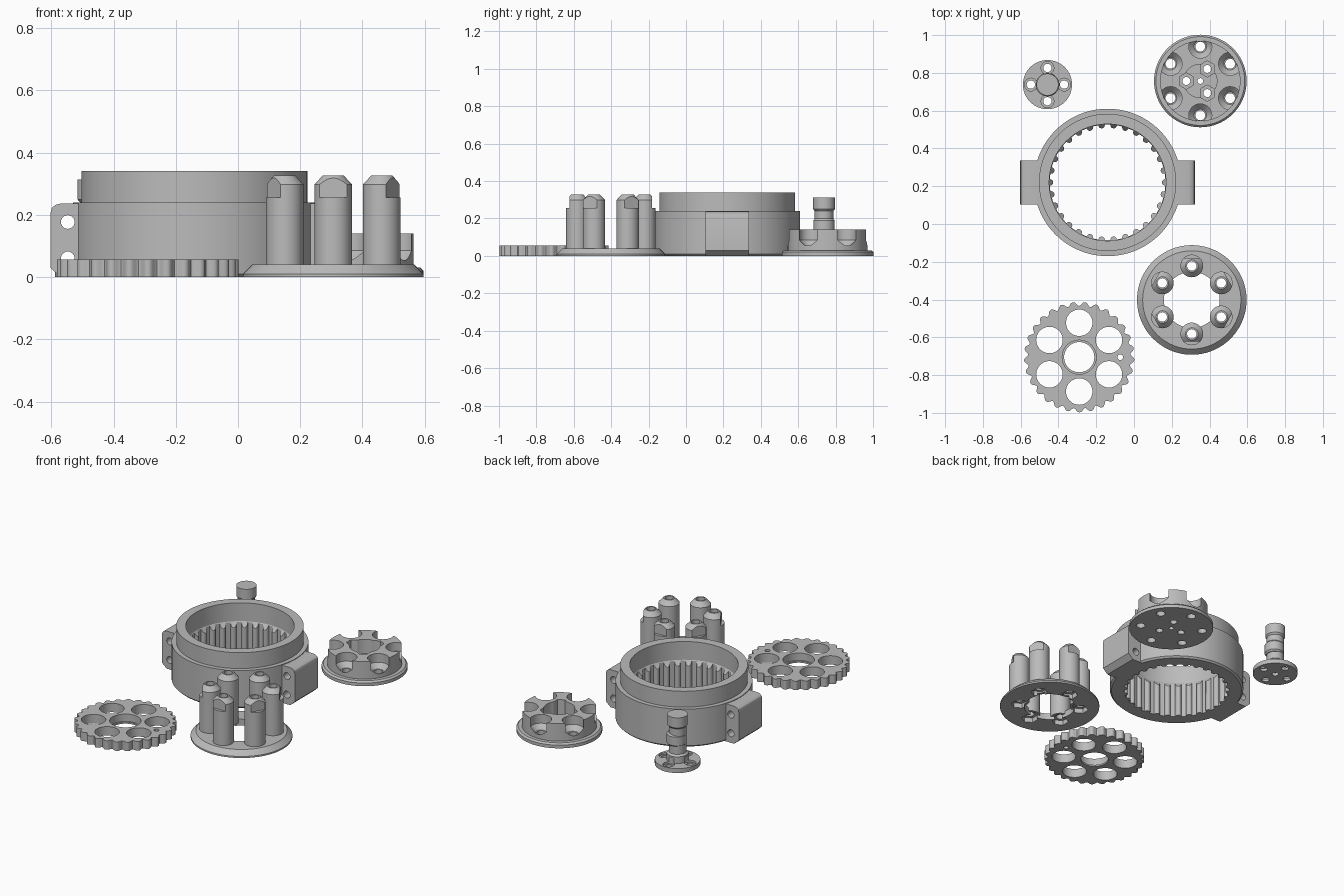
import bpy, bmesh, math
from mathutils import Matrix, Vector

if "Cube" in bpy.data.objects:
    bpy.data.objects.remove(bpy.data.objects["Cube"])

TAU = 2 * math.pi
grey = bpy.data.materials.new("plain_grey")
grey.diffuse_color = (0.5, 0.5, 0.5, 1)
grey.use_nodes = True
grey.node_tree.nodes["Principled BSDF"].inputs["Base Color"].default_value = grey.diffuse_color


def make(name, bm):
    bmesh.ops.recalc_face_normals(bm, faces=bm.faces)
    mesh = bpy.data.meshes.new(name)
    bm.to_mesh(mesh)
    bm.free()
    ob = bpy.data.objects.new(name, mesh)
    bpy.context.collection.objects.link(ob)
    mesh.materials.append(grey)
    return ob


def lathe(name, profile, c=(0, 0), n=64):
    """Solid of revolution; profile holds (radius, z) from bottom to top."""
    bm = bmesh.new()
    rings = [[bm.verts.new((c[0] + r * math.cos(TAU * i / n), c[1] + r * math.sin(TAU * i / n), z))
              for i in range(n)] for r, z in profile]
    for a, b in zip(rings, rings[1:]):
        for i in range(n):
            j = (i + 1) % n
            bm.faces.new((a[i], a[j], b[j], b[i]))
    bm.faces.new(rings[0][::-1])
    bm.faces.new(rings[-1])
    return make(name, bm)


def cyl(c, r, z0, z1, n=32):
    return lathe("cutter", [(r, z0), (r, z1)], c, n)


def prism(name, pts, z0, z1):
    """Extrude an outline upwards."""
    bm = bmesh.new()
    face = bm.faces.new([bm.verts.new((x, y, z0)) for x, y in pts])
    ext = bmesh.ops.extrude_face_region(bm, geom=[face])["geom"]
    for v in ext:
        if isinstance(v, bmesh.types.BMVert):
            v.co.z = z1
    return make(name, bm)


def boolean(ob, others, op="DIFFERENCE"):
    for o in others:
        m = ob.modifiers.new("bool", "BOOLEAN")
        m.operation, m.solver, m.object = op, "EXACT", o
        bpy.context.view_layer.objects.active = ob
        bpy.ops.object.modifier_apply(modifier=m.name)
        bpy.data.objects.remove(o)


def circle(c, r, n, start=0.0):
    return [(c[0] + r * math.cos(start + TAU * i / n), c[1] + r * math.sin(start + TAU * i / n))
            for i in range(n)]


def smooth(ob):
    bpy.ops.object.select_all(action="DESELECT")
    ob.select_set(True)
    bpy.context.view_layer.objects.active = ob
    bpy.ops.object.shade_smooth_by_angle(angle=math.radians(30))


# Ring housing: stepped shell
H = (-0.14, 0.22)
housing = lathe("ring_housing", [(0.38, 0), (0.39, 0.01), (0.39, 0.24), (0.363, 0.24), (0.363, 0.34)], H, 128)

# Clamp ears: rounded top corner, sloped underside, two cross holes
for s in (-1, 1):
    prof = [(0.30, 0.0), (0.43, 0.0), (0.463, 0.03), (0.463, 0.205),
            (0.458, 0.222), (0.447, 0.232), (0.43, 0.236), (0.30, 0.236)]
    ear = prism("ear", prof, -0.116, 0.116)
    ear.data.transform(Matrix.Translation((H[0], H[1], 0)) @ Matrix.Diagonal((s, 1, 1, 1))
                       @ Matrix.Rotation(math.pi / 2, 4, "X"))
    if s < 0:
        ear.data.flip_normals()
    boolean(housing, [ear], "UNION")
    for z in (0.06, 0.177):
        hole = cyl((0, 0), 0.022, -0.3, 0.3, 24)
        hole.data.transform(Matrix.Translation((H[0] + s * 0.407, H[1], z)) @ Matrix.Rotation(math.pi / 2, 4, "X"))
        boolean(housing, [hole])

# Bore with thirty round internal teeth, tapered at their tops
PINS, VALLEY, PR = 30, 0.306, 0.018
outline = []
for i in range(PINS * 14):
    a = TAU * i / (PINS * 14)
    d = (a + math.pi / PINS) % (TAU / PINS) - math.pi / PINS
    off = VALLEY * math.sin(d)
    r = VALLEY
    if abs(off) < PR:
        r = VALLEY * math.cos(d) - math.sqrt(PR * PR - off * off)
    outline.append((H[0] + r * math.cos(a), H[1] + r * math.sin(a)))
boolean(housing, [prism("cutter", outline, -0.1, 0.26),
                  lathe("cutter", [(0.285, 0.19), (0.309, 0.225), (0.309, 0.5)], H, 128)])

# Lobed disc with centre bearing seat, six round holes and a timing hole
D = (-0.29, -0.705)
LOBES = 29
pts = []
for i in range(LOBES * 12):
    a = TAU * i / (LOBES * 12)
    r = 0.2815 + 0.0105 * (1 - 2 * abs(math.sin(LOBES * (a + 0.05) / 2) ** 3) ** 0.9)
    pts.append((D[0] + r * math.cos(a), D[1] + r * math.sin(a)))
disc = prism("lobed_disc", pts, 0, 0.056)
boolean(disc, [cyl(D, 0.08, -0.1, 0.2, 48), cyl(D, 0.09, 0.01, 0.2, 48),
               cyl((D[0] + 0.217, D[1]), 0.015, -0.1, 0.2, 20)]
        + [cyl(p, 0.07, -0.1, 0.2, 48) for p in circle(D, 0.182, 6, math.pi / 2)])

# Pin carrier: bevelled flange with six hollow, flat-sided, cone-tipped posts
C = (0.306, -0.402)
carrier = lathe("pin_carrier", [(0.29, 0), (0.29, 0.01), (0.26, 0.04)], C, 96)
boolean(carrier, [cyl(C, 0.148, -0.1, 0.2, 64)])
for k in range(6):
    a = math.pi / 2 + k * TAU / 6
    p = (C[0] + 0.18 * math.cos(a), C[1] + 0.18 * math.sin(a))
    post = lathe("post", [(0.06, 0.02), (0.06, 0.298), (0.033, 0.327)], p, 40)
    flat = prism("cutter", [(0.221, -0.1), (0.3, -0.1), (0.3, 0.1), (0.221, 0.1)], 0.255, 0.4)
    flat.data.transform(Matrix.Translation((C[0], C[1], 0)) @ Matrix.Rotation(a, 4, "Z"))
    boolean(post, [flat])
    boolean(carrier, [post], "UNION")
    boolean(carrier, [cyl(p, 0.025, -0.1, 0.5, 24),
                      prism("cutter", circle(p, 0.048, 6, a), -0.1, 0.03)])

# Output hub: flange and body with six post sockets and three nut pockets
B = (0.351, 0.757)
hub = lathe("output_hub", [(0.245, 0), (0.245, 0.02), (0.235, 0.03), (0.213, 0.03), (0.213, 0.14)], B, 96)
cuts = [cyl(B, 0.088, 0.05, 0.3, 48), cyl(B, 0.015, -0.1, 0.3, 20)]
for p in circle(B, 0.182, 6, math.pi / 2):
    cuts += [lathe("cutter", [(0.033, 0.055), (0.061, 0.085), (0.061, 0.3)], p, 40),
             cyl(p, 0.026, -0.1, 0.3, 24)]
for p in circle(B, 0.074, 3, math.pi):
    cuts += [prism("cutter", circle(p, 0.043, 6, math.pi / 6), 0.025, 0.3),
             cyl(p, 0.021, -0.1, 0.3, 24)]
boolean(hub, cuts)

# Input shaft: round foot, two offset cams, necks and a top journal
S = (-0.458, 0.738)
shaft = lathe("input_shaft", [(0.13, 0), (0.13, 0.028), (0.062, 0.028), (0.062, 0.07), (0.05, 0.08),
                              (0.05, 0.24), (0.058, 0.25), (0.058, 0.313)], S, 64)
cam = lathe("cam", [(0.048, 0.125), (0.057, 0.135), (0.057, 0.19), (0.048, 0.2)], (S[0] + 0.006, S[1]), 48)
boolean(shaft, [cam], "UNION")
boolean(shaft, [cyl(S, 0.02, -0.1, 0.02, 24)])
for p in circle(S, 0.088, 4):
    boolean(shaft, [cyl(p, 0.022, -0.1, 0.2, 24), cyl(p, 0.034, 0.016, 0.06, 24)])

for ob in (housing, disc, carrier, hub, shaft):
    smooth(ob)
